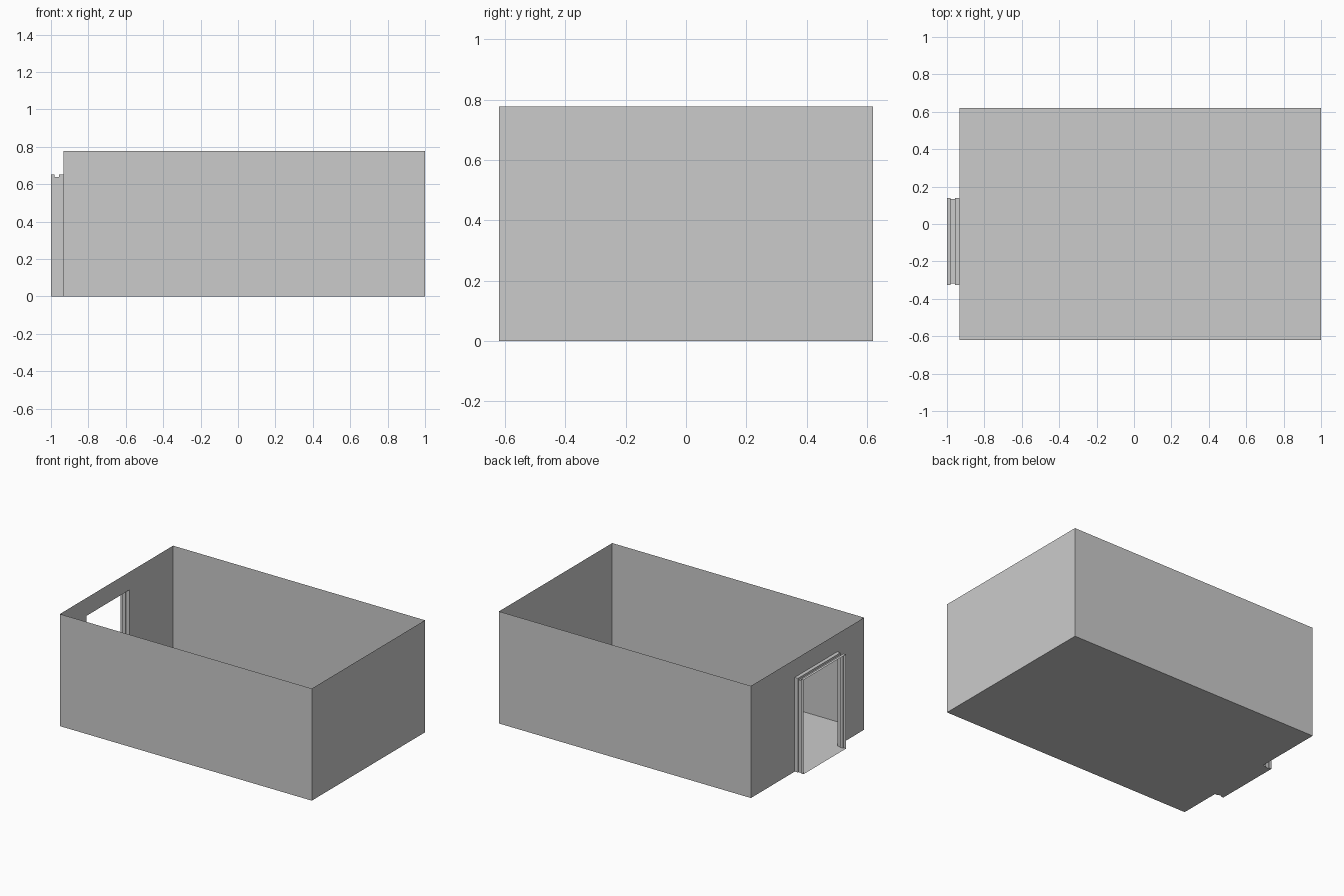
import bpy

if "Cube" in bpy.data.objects:
    bpy.data.objects.remove(bpy.data.objects["Cube"])

X0, X1, HY, H = -0.932, 1.0, 0.62, 0.777
DY0, DY1, DH = -0.326, 0.14, 0.653      # doorway opening
GY, GZ = 0.007, 0.014                   # groove depth at sides / top


def sheet(name, faces):
    """Make an object from a list of polygons given as corner points."""
    verts, index, polys = [], {}, []
    for face in faces:
        poly = []
        for p in face:
            key = tuple(round(c, 5) for c in p)
            if key not in index:
                index[key] = len(verts)
                verts.append(key)
            poly.append(index[key])
        polys.append(poly)
    mesh = bpy.data.meshes.new(name)
    mesh.from_pydata(verts, [], polys)
    mesh.update()
    obj = bpy.data.objects.new(name, mesh)
    bpy.context.collection.objects.link(obj)
    return obj


def arch(x, g):
    """Doorway outline at x, inset when g is 1."""
    a, b, h = DY0 + g * GY, DY1 - g * GY, DH - g * GZ
    return [(x, a, 0), (x, a, h), (x, b, h), (x, b, 0)]


# Floor of the room
sheet("floor", [[(X0, -HY, 0), (X0, HY, 0), (X1, HY, 0), (X1, -HY, 0)]])

# Three plain walls, without thickness
corners = [(X0, -HY), (X1, -HY), (X1, HY), (X0, HY)]
for name, (a, b) in zip(("front_wall", "right_wall", "back_wall"),
                        zip(corners, corners[1:])):
    sheet(name, [[(*a, 0), (*b, 0), (*b, H), (*a, H)]])

# Left wall around the doorway
door = arch(X0, 0)
sheet("door_wall", [[(X0, HY, 0), (X0, HY, H), (X0, -HY, H), (X0, -HY, 0)][::-1]
                    + door[::-1]])

# Door frame: stepped channel swept outwards, with its sill
rings = [arch(x, g) for x, g in ((X0, 0), (-0.957, 0), (-0.957, 1),
                                 (-0.981, 1), (-0.981, 0), (-1.0, 0))]
frame, sill = [], []
for r, s in zip(rings, rings[1:]):
    for i in range(3):
        frame.append([r[i], r[i + 1], s[i + 1], s[i]])
    if r[0][0] != s[0][0]:
        sill.append([r[0], s[0], s[3], r[3]])
sheet("door_frame", frame)
sheet("door_sill", sill)
